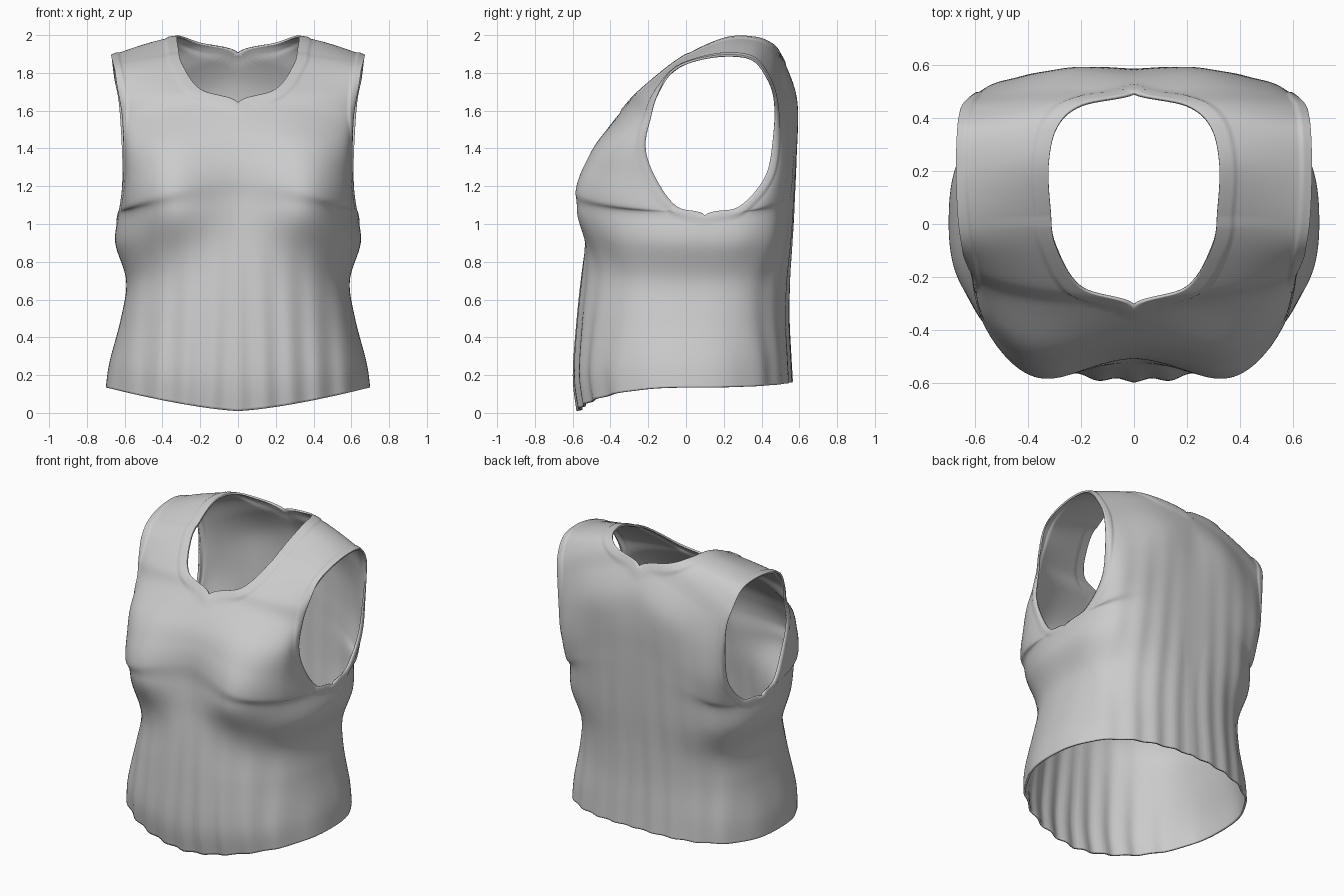
import bpy, bmesh
from math import sin, cos, pi, exp
from mathutils import Vector
from mathutils.kdtree import KDTree

if "Cube" in bpy.data.objects:
    bpy.data.objects.remove(bpy.data.objects["Cube"])

SUB, COLS = 8, 52   # samples between key rows, columns per half

# Body rows below the armpit: side x, y, z | front y, z, roundness | back y, z, roundness
BODY = [
    (.700, .00, .135, -.570, .010, .90, .560, .165, .80),
    (.680, .02, .270, -.592, .200, .88, .553, .300, .80),
    (.620, .05, .500, -.575, .500, .85, .545, .500, .80),
    (.592, .07, .700, -.550, .750, .85, .550, .720, .75),
    (.650, .09, .900, -.520, .950, .80, .565, .950, .68),
    (.632, .10, 1.045, -.500, 1.120, .75, .575, 1.150, .62),
]
# Rows from front armpit over the shoulder: inner xyz, armhole xyz, roundness
FRONT = [
    (0, -.500, 1.25, .620, -.04, 1.09, .70),
    (0, -.480, 1.36, .602, -.14, 1.24, .70),
    (0, -.430, 1.48, .600, -.20, 1.41, .75),
    (0, -.305, 1.64, .607, -.18, 1.57, 1.0),
    (.20, -.235, 1.71, .625, -.15, 1.68, 1.2),
    (.295, -.08, 1.84, .650, -.08, 1.80, 1.5),
    (.315, .05, 1.92, .665, .03, 1.86, 1.6),
    (.322, .22, 1.985, .670, .20, 1.89, 1.6),
]
BACK = [
    (.29, .36, 1.985, .665, .35, 1.87, 1.4),
    (.20, .44, 1.955, .650, .43, 1.77, 1.1),
    (0, .490, 1.905, .625, .465, 1.65, .90),
    (0, .555, 1.75, .610, .46, 1.45, .80),
    (0, .580, 1.55, .605, .42, 1.25, .70),
    (0, .582, 1.35, .617, .28, 1.09, .65),
]
rows = [(0, b[3], b[4], b[0], b[1], b[2], b[5]) for b in BODY] + FRONT + BACK
rows += [(0, b[6], b[7], b[0], b[1], b[2], b[8]) for b in reversed(BODY)]


def sample(i, f):
    """Smoothly interpolated row between key rows i and i+1."""
    p = [rows[min(max(i + k, 0), len(rows) - 1)] for k in (-1, 0, 1, 2)]
    return [.5 * (2*b + (c - a)*f + (2*a - 5*b + 4*c - d)*f*f + (3*b - a - 3*c + d)*f**3)
            for a, b, c, d in zip(*p)]


def surface_point(row, t):
    xi, yi, zi, xo, yo, zo, k = row
    xi = max(xi, 0)
    a = t * pi / 2
    fx = sin(a) ** k
    fy = 1 - max(cos(a), 0) ** k
    x, y = xi + (xo - xi) * fx, yi + (yo - yi) * fy
    z = zi + (zo - zi) * fx ** 1.4
    # bust, shoulder blades and hanging folds
    if y < 0:
        sz = .25 if z > 1.09 else .13
        y -= .125 * exp(-((x - .38) / .16)**2 / 2 - ((z - 1.09) / sz)**2 / 2) * min(1, -y / .3)
    else:
        y += .03 * exp(-((x - .25) / .16)**2 / 2 - ((z - 1.68) / .16)**2 / 2)
    drape = max(0, 1 - z / 1.0) if y < 0 else max(0, 1 - z / 1.7) * .7
    y += .010 * drape * cos(x * 44 + z * 1.5) * max(-1, min(1, y / .25))
    return Vector((x, y, z))


bm = bmesh.new()
samples = [sample(i, s / SUB) for i in range(len(rows) - 1) for s in range(SUB)]
samples.append(list(rows[-1]))
n = len(samples)
seam = 5 * SUB   # rows whose outer ends are sewn front to back
grid = []
for i, row in enumerate(samples):
    line = []
    for j in range(COLS + 1):
        if j == COLS and i >= n - 1 - seam:
            line.append(grid[n - 1 - i][COLS])
        else:
            line.append(bm.verts.new(surface_point(row, j / COLS)))
    grid.append(line)
for i in range(n - 1):
    for j in range(COLS):
        bm.faces.new((grid[i][j], grid[i][j+1], grid[i+1][j+1], grid[i+1][j]))
bm.normal_update()

# Raised hem bands around the neck and armholes
neck = [grid[i][0].co.copy() for i in range(9 * SUB, 16 * SUB + 1)]
arm = [grid[i][COLS].co.copy() for i in range(seam, n - seam)]
shift = {}
for edge, width in ((neck, .055), (arm, .035)):
    tree = KDTree(len(edge))
    for i, p in enumerate(edge):
        tree.insert(p, i)
    tree.balance()
    for v in bm.verts:
        d = tree.find(v.co)[2]
        if d < width + .012:
            shift[v] = v.normal * .007 * min(1, (width + .012 - d) / .012)
for v, offset in shift.items():
    on_centre = v.co.x < 1e-5
    v.co += offset
    if on_centre:
        v.co.x = 0

mesh = bpy.data.meshes.new("sleeveless_top")
bm.to_mesh(mesh)
bm.free()
top = bpy.data.objects.new("sleeveless_top", mesh)
bpy.context.collection.objects.link(top)

# Mirror the half and give the cloth a thickness
mirror = top.modifiers.new("mirror", 'MIRROR')
mirror.use_clip = True
mirror.merge_threshold = .0005
cloth = top.modifiers.new("cloth", 'SOLIDIFY')
cloth.thickness = .012
cloth.offset = -1

bpy.context.view_layer.objects.active = top
top.select_set(True)
bpy.ops.object.shade_smooth_by_angle(angle=.9)
